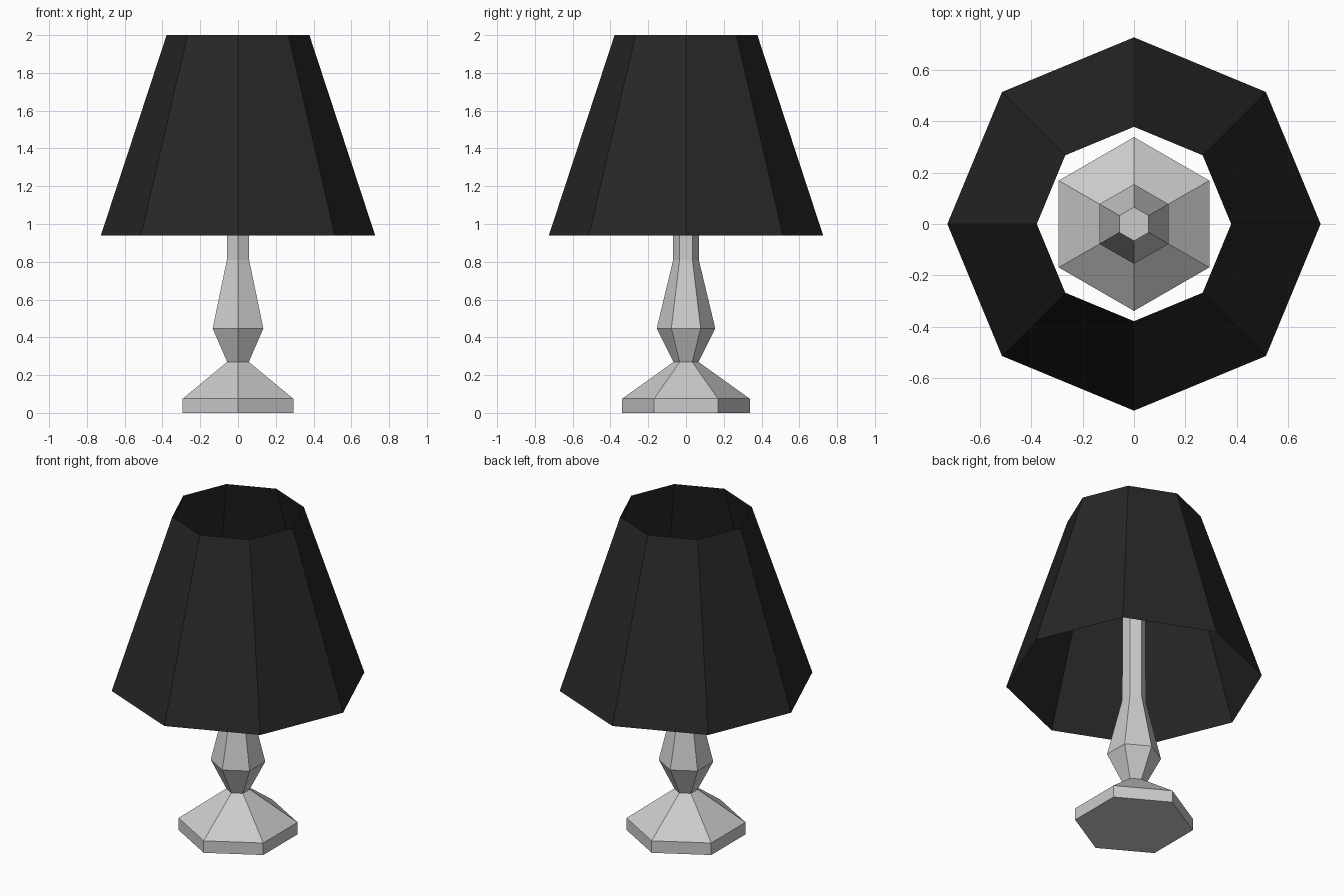
import bpy
import bmesh
from math import cos, sin, tau

if "Cube" in bpy.data.objects:
    bpy.data.objects.remove(bpy.data.objects["Cube"])


def lathe(name, profile, sides, start, cap):
    """Stack regular polygon rings from (radius, height) pairs into a faceted object."""
    bm = bmesh.new()
    rings = []
    for r, z in profile:
        angles = [start + tau * i / sides for i in range(sides)]
        rings.append([bm.verts.new((r * cos(a), r * sin(a), z)) for a in angles])
    for low, high in zip(rings, rings[1:]):
        for i in range(sides):
            j = (i + 1) % sides
            bm.faces.new((low[i], low[j], high[j], high[i]))
    if cap:
        bm.faces.new(rings[0][::-1])
        bm.faces.new(rings[-1])
    mesh = bpy.data.meshes.new(name)
    bm.to_mesh(mesh)
    bm.free()
    obj = bpy.data.objects.new(name, mesh)
    bpy.context.collection.objects.link(obj)
    return obj


# Six-sided foot and turned stem, corners pointing to front and back
lathe("lamp_stand",
      [(0.338, 0), (0.338, 0.075), (0.066, 0.27), (0.155, 0.447),
       (0.068, 0.81), (0.066, 1.45)],
      sides=6, start=tau / 4, cap=True)

# Eight-sided open black shade
shade = lathe("lampshade", [(0.726, 0.94), (0.378, 2.0)], sides=8, start=0, cap=False)
black = bpy.data.materials.new("black_fabric")
black.diffuse_color = (0.02, 0.02, 0.02, 1)
black.use_nodes = True
black.node_tree.nodes["Principled BSDF"].inputs["Base Color"].default_value = black.diffuse_color
shade.data.materials.append(black)
